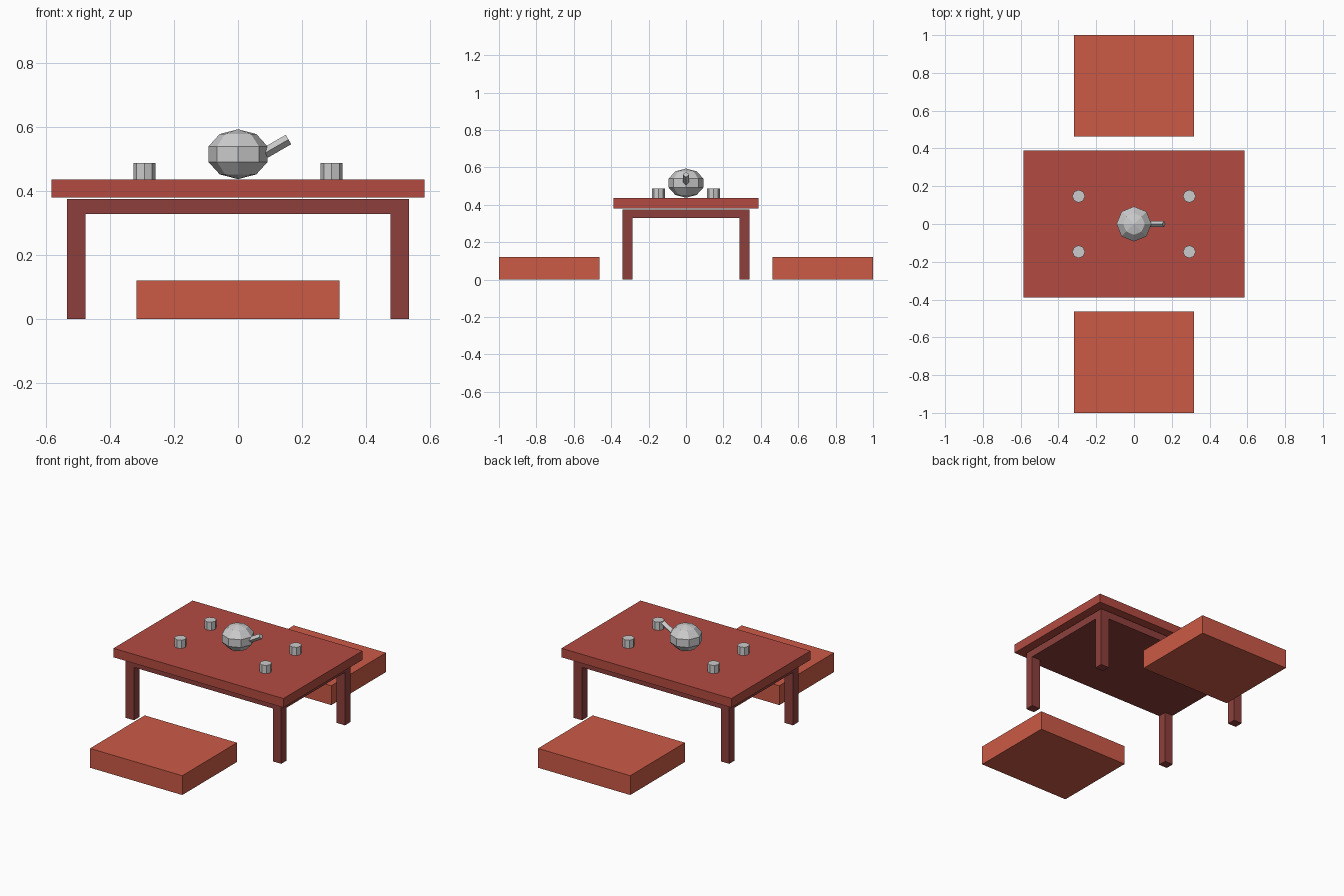
import bpy
from math import radians, pi, sin, cos
from mathutils import Vector

default = bpy.data.objects.get("Cube")
if default:
    bpy.data.objects.remove(default, do_unlink=True)


def material(name, rgb):
    mat = bpy.data.materials.new(name)
    mat.use_nodes = True
    color = (*rgb, 1)
    mat.diffuse_color = color
    mat.node_tree.nodes["Principled BSDF"].inputs["Base Color"].default_value = color
    return mat


TOP_RED = material("table red", (0.45, 0.071, 0.053))
LEG_RED = material("dark wood red", (0.27, 0.051, 0.045))
CUSHION_RED = material("cushion red", (0.60, 0.102, 0.061))
METAL = material("light grey", (0.60, 0.60, 0.61))


def finish(name, mat):
    obj = bpy.context.object
    obj.name = name
    obj.data.materials.append(mat)
    return obj


def box(name, mat, center, size):
    bpy.ops.mesh.primitive_cube_add(size=1, location=center)
    bpy.context.object.scale = size
    return finish(name, mat)


def prism(name, mat, sides, radius, depth, center, tilt=0):
    bpy.ops.mesh.primitive_cylinder_add(vertices=sides, radius=radius, depth=depth,
                                        location=center, rotation=(0, tilt, 0))
    return finish(name, mat)


# Table top and the slab under it
box("table_top", TOP_RED, (0, 0, 0.409), (1.168, 0.776, 0.056))
box("table_apron", LEG_RED, (0, 0, 0.352), (1.07, 0.68, 0.047))

# Legs and cups, one per corner
for side, sx in (("left", 1), ("right", -1)):
    for end, sy in (("front", -1), ("back", 1)):
        box(f"{end}_{side}_leg", LEG_RED, (sx * 0.506, sy * 0.313, 0.165),
            (0.058, 0.054, 0.33))
        prism(f"{end}_{side}_cup", METAL, 8, 0.034, 0.051,
              (sx * 0.293, sy * 0.147, 0.4625))

# Floor cushions in front of and behind the table
for end, sy in (("front", -1), ("back", 1)):
    box(f"{end}_cushion", CUSHION_RED, (0, sy * 0.7315, 0.06), (0.634, 0.537, 0.12))

# Teapot body: squashed faceted sphere
bpy.ops.mesh.primitive_uv_sphere_add(segments=8, ring_count=5, radius=0.0975,
                                     location=(0, 0, 0.516))
bpy.context.object.scale.z = 0.8
finish("teapot_body", METAL)

# Spout: four-sided bar rising to the model's left
tilt = radians(60)
axis = Vector((sin(tilt), 0, cos(tilt)))
length = 0.095
tip = Vector((0.158, 0, 0.562))
prism("teapot_spout", METAL, 4, 0.017, length, tip - axis * length / 2, tilt)
